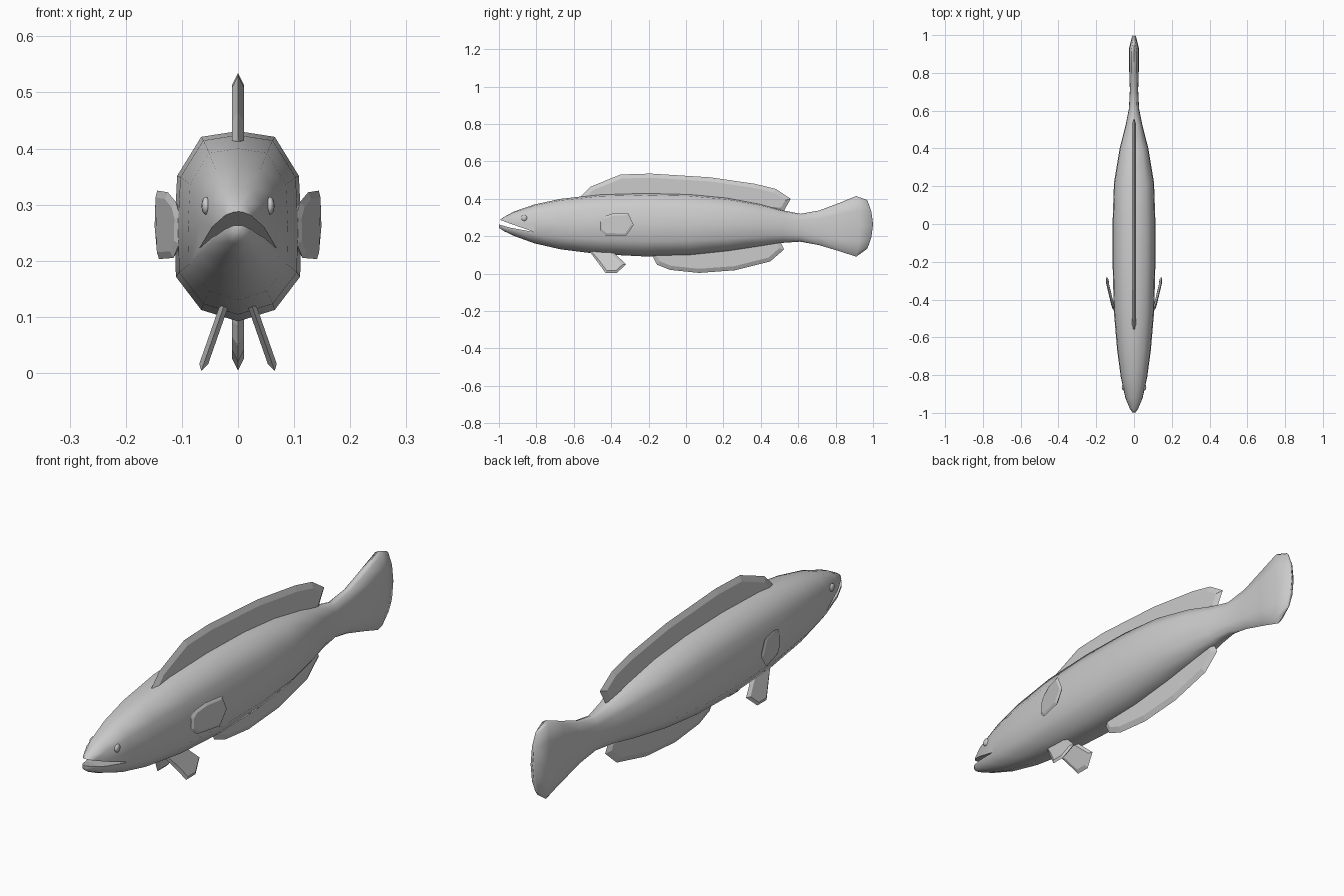
import bpy, bmesh, math
from mathutils import Vector

if "Cube" in bpy.data.objects:
    bpy.data.objects.remove(bpy.data.objects["Cube"], do_unlink=True)

GREY = (0.6, 0.6, 0.6, 1)
grey = bpy.data.materials.new("plain grey")
grey.use_nodes = True
grey.diffuse_color = GREY
grey.node_tree.nodes["Principled BSDF"].inputs["Base Color"].default_value = GREY


def finish(bm, name, angle=None):
    bmesh.ops.recalc_face_normals(bm, faces=bm.faces)
    mesh = bpy.data.meshes.new(name)
    bm.to_mesh(mesh)
    bm.free()
    mesh.materials.append(grey)
    obj = bpy.data.objects.new(name, mesh)
    bpy.context.collection.objects.link(obj)
    bpy.ops.object.select_all(action='DESELECT')
    obj.select_set(True)
    bpy.context.view_layer.objects.active = obj
    if angle:
        bpy.ops.object.shade_smooth_by_angle(angle=math.radians(angle))
    return obj


# Body and tail: stations of (y, top z, bottom z, half width, rearward bulge)
stations = [
    (-1.0, .283, .245, .008, 0), (-.975, .302, .228, .024, 0), (-.92, .332, .202, .046, 0),
    (-.81, .370, .162, .070, 0), (-.67, .400, .130, .089, 0), (-.46, .424, .104, .107, 0),
    (-.22, .431, .092, .113, 0), (.02, .425, .097, .113, 0), (.22, .406, .118, .106, 0),
    (.40, .372, .145, .076, 0), (.52, .338, .165, .045, 0), (.61, .320, .171, .027, 0),
    (.71, .337, .153, .022, 0), (.82, .378, .120, .026, .01), (.91, .415, .091, .026, .02),
    (.965, .395, .130, .010, .03), (.97, .389, .137, .002, .03)]
half = [(0, 1), (.58, .94), (.96, .53), (1, 0), (.98, -.53), (.58, -.88), (0, -1)]
section = half + [(-x, z) for x, z in half[-2:0:-1]]

bm = bmesh.new()
rings = []
for y, top, bottom, width, bulge in stations:
    mid, tall = (top + bottom) / 2, (top - bottom) / 2
    rings.append([bm.verts.new((x * width, y + bulge * (1 - z * z), mid + z * tall))
                  for x, z in section])
n = len(section)
for a, b in zip(rings, rings[1:]):
    for i in range(n):
        bm.faces.new((a[i], a[(i + 1) % n], b[(i + 1) % n], b[i]))
bm.faces.new(rings[0])
bm.faces.new(rings[-1])
body = finish(bm, "body", 60)

# Open mouth: wedge cut across the snout
bm = bmesh.new()
wedge = [(-.81, .222), (-.93, .264), (-1.05, .308), (-1.05, .277), (-.94, .246)]
face = bm.faces.new([bm.verts.new((-.2, y, z)) for y, z in wedge])
moved = bmesh.ops.extrude_face_region(bm, geom=[face])["geom"]
bmesh.ops.translate(bm, vec=(.4, 0, 0), verts=[v for v in moved if isinstance(v, bmesh.types.BMVert)])
cutter = finish(bm, "mouth_cutter")
cutter.hide_render = True
bpy.context.view_layer.objects.active = body
cut = body.modifiers.new("mouth", 'BOOLEAN')
cut.operation, cut.solver, cut.object = 'DIFFERENCE', 'EXACT', cutter
bpy.ops.object.modifier_apply(modifier=cut.name)
bpy.data.objects.remove(cutter, do_unlink=True)


# Fins: flat plates whose rims taper to a thin edge
def fin(name, outline, thick, rim, place):
    pts = [Vector(p) for p in outline]
    count = len(pts)
    area = sum(pts[i - 1].x * pts[i].y - pts[i].x * pts[i - 1].y for i in range(count))
    turn = 1 if area > 0 else -1
    inner = []
    for i, p in enumerate(pts):
        d1 = (p - pts[i - 1]).normalized()
        d2 = (pts[(i + 1) % count] - p).normalized()
        n1, n2 = Vector((-d1.y, d1.x)) * turn, Vector((-d2.y, d2.x)) * turn
        inner.append(p + (n1 + n2) * rim / max(.6, 1 + n1.dot(n2)))
    bm = bmesh.new()
    edge = [bm.verts.new(place(p.x, p.y, 0)) for p in pts]
    for side in (-thick, thick):
        flat = [bm.verts.new(place(p.x, p.y, side)) for p in inner]
        bm.faces.new(flat)
        for i in range(count):
            bm.faces.new((edge[i - 1], edge[i], flat[i], flat[i - 1]))
    return finish(bm, name)


def upright(y, z, off):
    return (off, y, z)


fin("dorsal_fin", [(-.58, .39), (-.555, .42), (-.51, .465), (-.35, .53), (-.19, .535), (.13, .515),
                   (.37, .48), (.48, .453), (.56, .40), (.52, .33), (.40, .34), (.1, .39), (-.25, .40)],
    .011, .022, upright)
fin("anal_fin", [(-.18, .12), (-.175, .085), (-.155, .048), (-.085, .02), (.07, .004), (.26, .018),
                 (.45, .065), (.525, .13), (.50, .18), (.30, .16)], .011, .022, upright)

for side, label in ((1, "left"), (-1, "right")):
    # Side fin leans outward toward the rear; belly fin splays downward
    fin(label + "_pectoral_fin", [(-.46, .28), (-.44, .305), (-.39, .322), (-.31, .325), (-.28, .26),
                                  (-.32, .203), (-.43, .205), (-.46, .23)], .007, .012,
        lambda y, z, off: (side * (.108 + .23 * (y + .44) + off + 1.5 * (z - .262) ** 2), y, z))
    fin(label + "_pelvic_fin", [(-.52, .125), (-.475, .065), (-.43, .004), (-.37, .004),
                                (-.32, .05), (-.40, .125)], .008, .012,
        lambda y, z, off: (side * (.03 + .35 * (.105 - z) + off), y, z))
    # Eyes: flattened spheres set in the head
    bm = bmesh.new()
    bmesh.ops.create_uvsphere(bm, u_segments=12, v_segments=8, radius=.016)
    bmesh.ops.scale(bm, vec=(.5, 1, 1), verts=bm.verts)
    bmesh.ops.translate(bm, vec=(side * .057, -.865, .298), verts=bm.verts)
    finish(bm, label + "_eye", 80)
